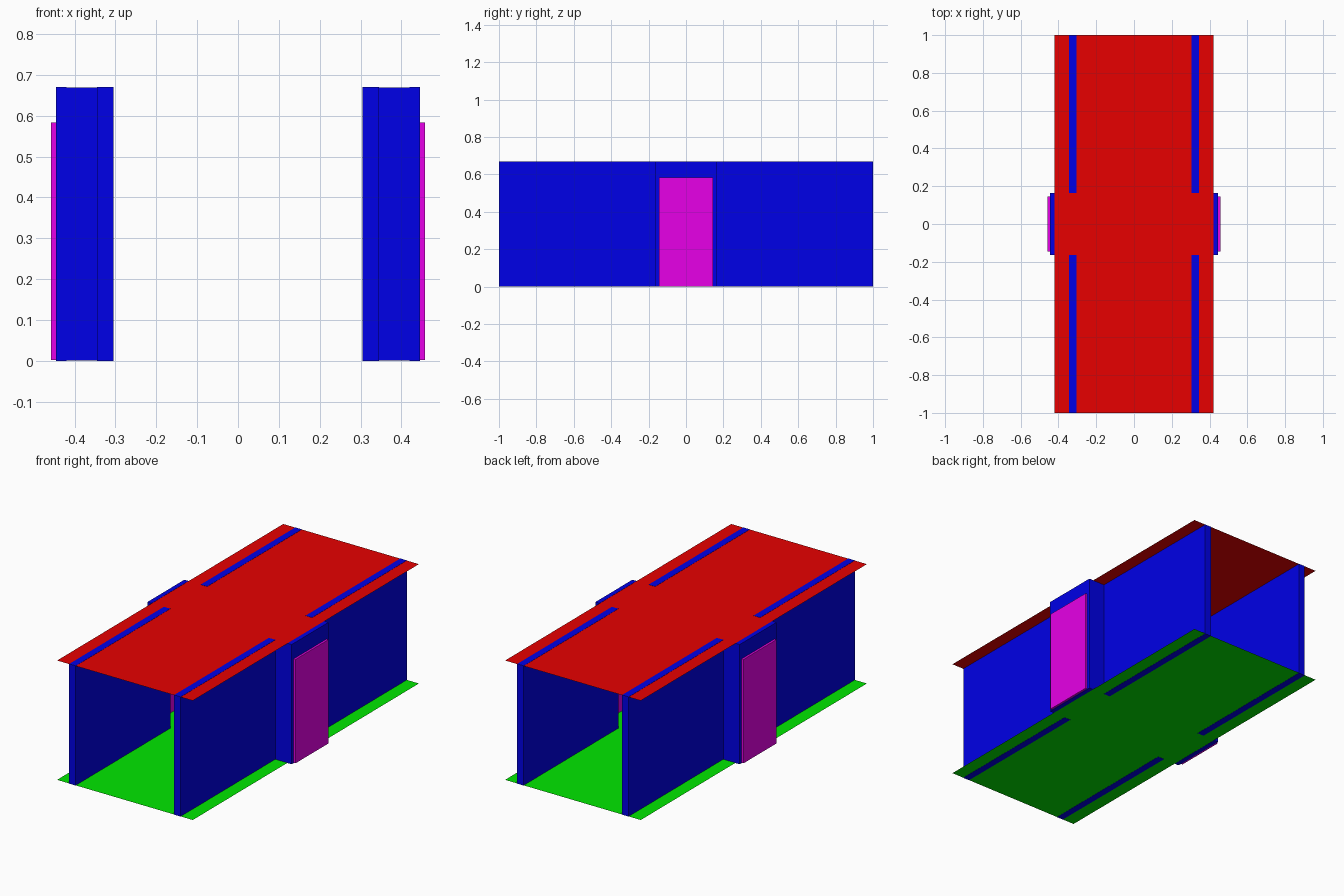
import bpy
import bmesh

cube = bpy.data.objects.get("Cube")
if cube:
    bpy.data.objects.remove(cube, do_unlink=True)


def material(name, color):
    mat = bpy.data.materials.new(name)
    mat.use_nodes = True
    rgba = (*color, 1.0)
    mat.diffuse_color = rgba
    mat.node_tree.nodes["Principled BSDF"].inputs["Base Color"].default_value = rgba
    return mat


RED = material("roof red", (0.8, 0, 0))
GREEN = material("floor green", (0, 0.8, 0))
BLUE = material("wall blue", (0, 0, 0.8))
MAGENTA = material("door magenta", (0.8, 0, 0.8))


def add_object(name, bm, mat):
    mesh = bpy.data.meshes.new(name)
    bm.to_mesh(mesh)
    bm.free()
    mesh.materials.append(mat)
    obj = bpy.data.objects.new(name, mesh)
    bpy.context.collection.objects.link(obj)
    return obj


def box(name, low, high, mat):
    bm = bmesh.new()
    bmesh.ops.create_cube(bm, size=1)
    for v in bm.verts:
        v.co = [lo if c < 0 else hi for c, lo, hi in zip(v.co, low, high)]
    return add_object(name, bm, mat)


def sheet(name, corners, mat):
    bm = bmesh.new()
    bm.faces.new([bm.verts.new(c) for c in corners])
    return add_object(name, bm, mat)


HEIGHT = 0.67
GAP = 0.001          # sheets sit this far inside the wall ends
FLOOR_Z, ROOF_Z = GAP, HEIGHT - GAP
HALF_WIDTH = 0.42
BAY = 0.163          # half length of the door bay
WALL_IN, WALL_OUT = 0.305, 0.345
FRAME_OUT = 0.446
DOOR = 0.145         # half width of the door
DOOR_TOP = 0.583

# Floor and roof sheets, so the wall ends show through as strips
for name, z, mat in (("floor", FLOOR_Z, GREEN), ("roof", ROOF_Z, RED)):
    w = HALF_WIDTH
    sheet(name, [(-w, -1, z), (w, -1, z), (w, 1, z), (-w, 1, z)], mat)


def span(sign, a, b):
    return sorted((sign * a, sign * b))


for side, sx in (("left", 1), ("right", -1)):
    # Long walls and the returns that step out to the door bay
    for end, sy in (("front", -1), ("back", 1)):
        x0, x1 = span(sx, WALL_IN, WALL_OUT)
        y0, y1 = span(sy, BAY, 1)
        box(f"{side}_{end}_wall", (x0, y0, 0), (x1, y1, HEIGHT), BLUE)
        xa, xb, y = sx * WALL_OUT, sx * HALF_WIDTH, sy * BAY
        sheet(f"{side}_{end}_bay_return",
              [(xa, y, FLOOR_Z), (xb, y, FLOOR_Z), (xb, y, ROOF_Z), (xa, y, ROOF_Z)],
              BLUE)

    # Wall of the bay with the door set through it
    x0, x1 = span(sx, HALF_WIDTH, FRAME_OUT)
    box(f"{side}_bay_wall", (x0, -BAY, 0), (x1, BAY, HEIGHT), BLUE)
    x0, x1 = span(sx, HALF_WIDTH - 0.012, FRAME_OUT + 0.012)
    box(f"{side}_door", (x0, -DOOR, 2 * GAP), (x1, DOOR, DOOR_TOP), MAGENTA)
